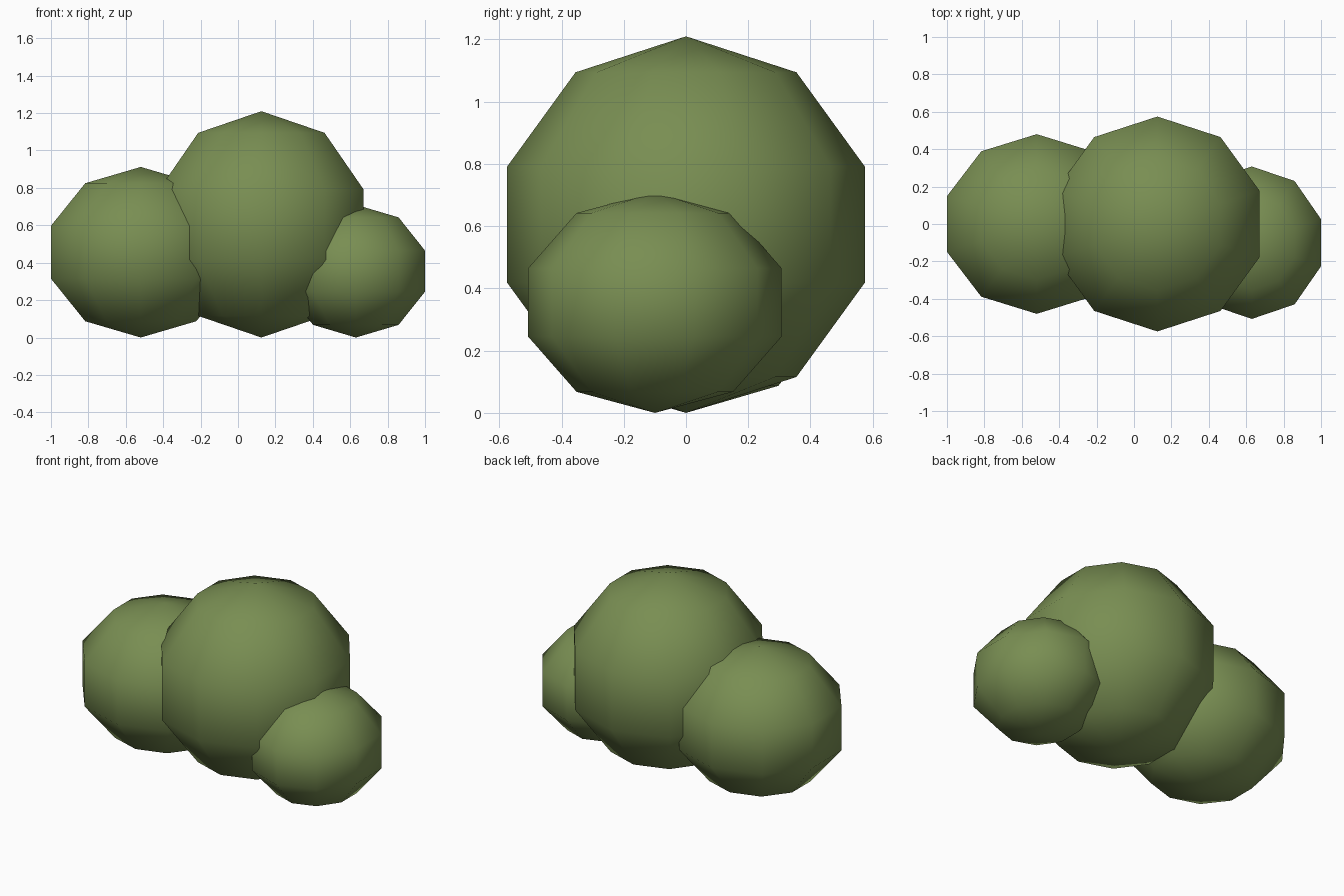
import bpy, bmesh
from math import sin, cos, pi
from mathutils import Matrix, Vector

if "Cube" in bpy.data.objects:
    bpy.data.objects.remove(bpy.data.objects["Cube"])

leaf = bpy.data.materials.new("leaf green")
leaf.diffuse_color = (0.19, 0.27, 0.085, 1)
leaf.use_nodes = True
leaf.node_tree.nodes["Principled BSDF"].inputs["Base Color"].default_value = leaf.diffuse_color


def foliage_ball(name, centre, radii, segments=10, rings=5):
    """Low-poly ball: half-circle profile in the YZ plane, spun around Z."""
    bm = bmesh.new()
    profile = [bm.verts.new((0, sin(pi * i / rings), cos(pi * i / rings)))
               for i in range(rings + 1)]
    edges = [bm.edges.new(pair) for pair in zip(profile, profile[1:])]
    bmesh.ops.spin(bm, geom=profile + edges, cent=(0, 0, 0), axis=(0, 0, 1),
                   angle=2 * pi, steps=segments)
    bmesh.ops.remove_doubles(bm, verts=bm.verts[:], dist=1e-4)
    bmesh.ops.recalc_face_normals(bm, faces=bm.faces[:])
    bm.transform(Matrix.Diagonal(Vector(radii).to_4d()))
    for face in bm.faces:
        face.smooth = True
    mesh = bpy.data.meshes.new(name)
    bm.to_mesh(mesh)
    bm.free()
    mesh.materials.append(leaf)
    ball = bpy.data.objects.new(name, mesh)
    ball.location = centre
    bpy.context.collection.objects.link(ball)


# Three overlapping clumps of the bush, all resting on the ground
foliage_ball("middle_clump", (0.125, 0, 0.605), (0.604, 0.604, 0.605))
foliage_ball("left_clump", (-0.52, 0, 0.456), (0.531, 0.505, 0.456))
foliage_ball("right_clump", (0.63, -0.10, 0.355), (0.409, 0.4285, 0.355))
